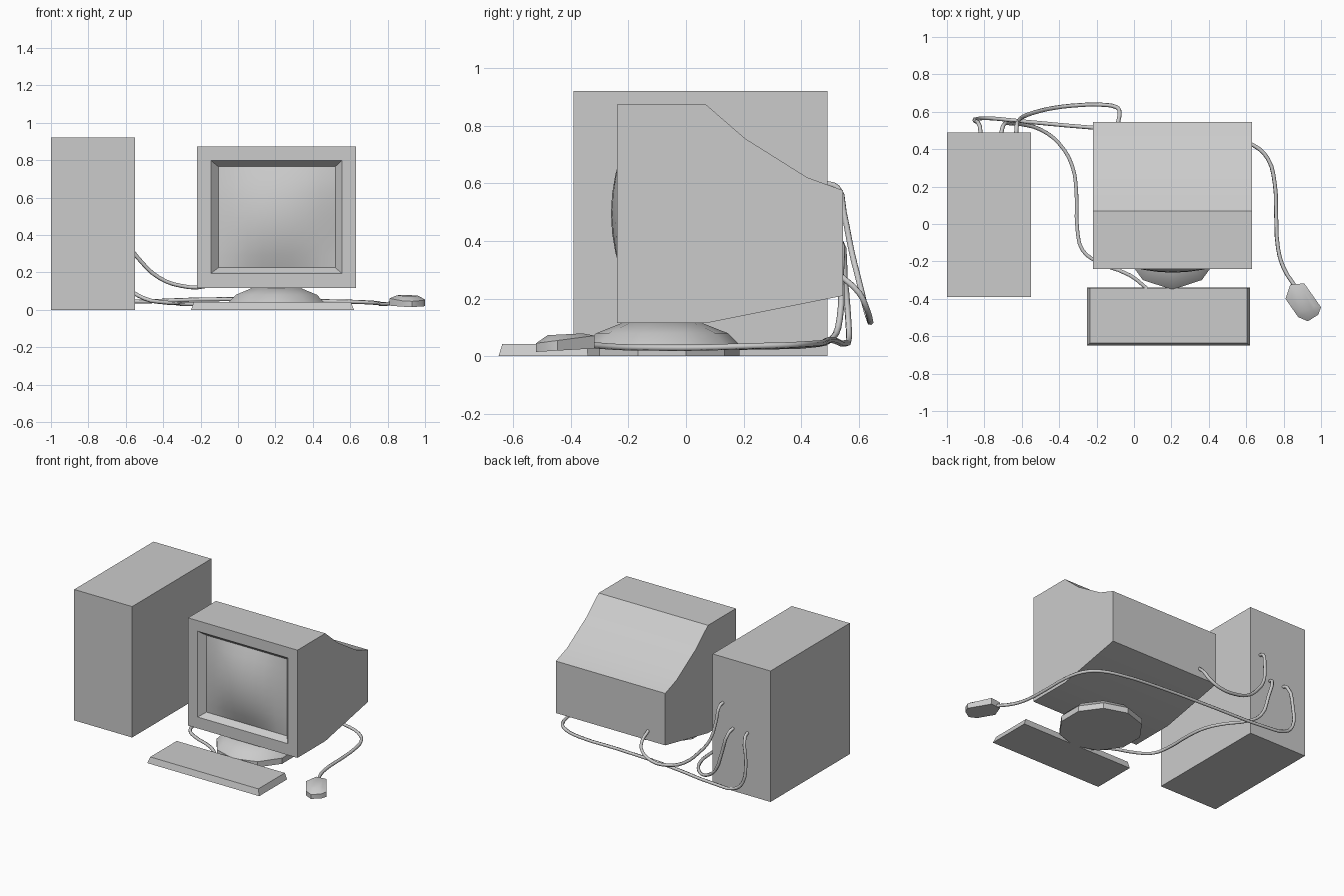
import bpy, bmesh, math

if "Cube" in bpy.data.objects:
    bpy.data.objects.remove(bpy.data.objects["Cube"])


def mesh_object(name, verts, faces, smooth=None):
    me = bpy.data.meshes.new(name)
    me.from_pydata(verts, [], faces)
    bm = bmesh.new()
    bm.from_mesh(me)
    bmesh.ops.remove_doubles(bm, verts=bm.verts, dist=1e-5)
    bm.to_mesh(me)
    bm.free()
    ob = bpy.data.objects.new(name, me)
    bpy.context.collection.objects.link(ob)
    if smooth:
        bpy.context.view_layer.objects.active = ob
        bpy.ops.object.select_all(action='DESELECT')
        ob.select_set(True)
        bpy.ops.object.shade_smooth_by_angle(angle=math.radians(smooth))
    return ob


def bridge(rings, start_cap=True, end_cap=True):
    """Vertices and faces joining equal-sized closed rings."""
    n = len(rings[0])
    verts = [v for r in rings for v in r]
    faces = [(k * n + i, k * n + (i + 1) % n, (k + 1) * n + (i + 1) % n, (k + 1) * n + i)
             for k in range(len(rings) - 1) for i in range(n)]
    if start_cap:
        faces.append(tuple(reversed(range(n))))
    if end_cap:
        faces.append(tuple(range(len(verts) - n, len(verts))))
    return verts, faces


def rect_z(x0, x1, y0, y1, z):
    return [(x0, y0, z), (x1, y0, z), (x1, y1, z), (x0, y1, z)]


def rect_y(x0, x1, z0, z1, y):
    return [(x0, y, z0), (x1, y, z0), (x1, y, z1), (x0, y, z1)]


def cable(name, points, radius=0.011):
    cu = bpy.data.curves.new(name, 'CURVE')
    cu.dimensions = '3D'
    cu.resolution_u = 3
    cu.bevel_depth = radius
    cu.bevel_resolution = 1
    cu.use_fill_caps = True
    sp = cu.splines.new('BEZIER')
    sp.bezier_points.add(len(points) - 1)
    for bp, p in zip(sp.bezier_points, points):
        bp.co = p
        bp.handle_left_type = bp.handle_right_type = 'AUTO'
    ob = bpy.data.objects.new(name, cu)
    bpy.context.collection.objects.link(ob)
    bpy.ops.object.select_all(action='DESELECT')
    bpy.context.view_layer.objects.active = ob
    ob.select_set(True)
    bpy.ops.object.convert(target='MESH')


# Computer tower
mesh_object("tower_case", *bridge([rect_z(-1, -0.55, -0.39, 0.49, z) for z in (0, 0.92)]))

# Monitor housing: side profile swept in x, front left open for the bezel
X0, X1 = -0.22, 0.63
profile = [(-0.24, 0.115), (0.07, 0.115), (0.545, 0.21), (0.545, 0.575),
           (0.42, 0.62), (0.205, 0.755), (0.07, 0.872), (-0.24, 0.872)]
verts, faces = bridge([[(x, y, z) for y, z in profile] for x in (X1, X0)])
faces.remove((7, 0, 8, 15))
mesh_object("monitor_housing", verts, faces, 25)

# Bezel: flat frame, then a sloped recess
mesh_object("monitor_bezel", *bridge([
    rect_y(X0, X1, 0.115, 0.872, -0.24),
    rect_y(-0.145, 0.555, 0.195, 0.798, -0.24),
    rect_y(-0.105, 0.52, 0.225, 0.765, -0.20)], False, False))

# Bulging screen
N = 8
verts, faces = [], []
for j in range(N + 1):
    for i in range(N + 1):
        u, v = 2 * i / N - 1, 2 * j / N - 1
        verts.append((0.2075 + 0.3125 * u, -0.20 - 0.06 * (1 - u * u) * (1 - v * v),
                      0.495 + 0.27 * v))
for j in range(N):
    for i in range(N):
        a = j * (N + 1) + i
        faces.append((a, a + 1, a + N + 2, a + N + 1))
mesh_object("screen", verts, faces, 40)

# Ten-sided swivel stand
rings = [[(0.205 + r * math.sin(k * math.tau / 10), -0.083 - r * math.cos(k * math.tau / 10), z)
          for k in range(10)]
         for r, z in ((0.268, 0), (0.268, 0.04), (0.228, 0.08), (0.14, 0.115))]
mesh_object("monitor_stand", *bridge(rings), 32)

# Keyboard
mesh_object("keyboard", *bridge([rect_z(-0.25, 0.62, -0.65, -0.34, 0),
                                 rect_z(-0.236, 0.604, -0.637, -0.343, 0.042)]))

# Mouse: outline with a slightly domed top
outline = [(0.81, -0.40), (0.878, -0.498), (0.93, -0.52), (0.985, -0.485),
           (1.0, -0.445), (0.91, -0.317), (0.835, -0.325)]


def mouse_ring(scale, base, slope):
    cx, cy = 0.905, -0.42
    return [(cx + (x - cx) * scale, cy + (y - cy) * scale, base + slope * (y - cy) * scale)
            for x, y in outline]


mesh_object("mouse", *bridge([mouse_ring(1, 0.021, 0.06), mouse_ring(1, 0.058, 0.13),
                              mouse_ring(0.6, 0.076, 0.05)]), 40)

# Cables running from the back of the tower
cable("monitor_cable", [
    (-0.63, 0.48, 0.60), (-0.627, 0.525, 0.585), (-0.62, 0.547, 0.50), (-0.59, 0.575, 0.36),
    (-0.52, 0.60, 0.26), (-0.42, 0.622, 0.17), (-0.30, 0.635, 0.127), (-0.18, 0.638, 0.125),
    (-0.095, 0.625, 0.17), (-0.077, 0.60, 0.22), (-0.087, 0.535, 0.28)])
cable("keyboard_cable", [
    (-0.71, 0.48, 0.44), (-0.70, 0.525, 0.42), (-0.66, 0.537, 0.29), (-0.60, 0.533, 0.13),
    (-0.50, 0.505, 0.06), (-0.40, 0.43, 0.04), (-0.33, 0.31, 0.035), (-0.308, 0.17, 0.033),
    (-0.303, -0.03, 0.03), (-0.275, -0.14, 0.03), (-0.20, -0.20, 0.03), (-0.02, -0.275, 0.03),
    (0.075, -0.35, 0.025)])
cable("mouse_cable", [
    (-0.82, 0.48, 0.44), (-0.825, 0.525, 0.42), (-0.85, 0.55, 0.27), (-0.835, 0.563, 0.12),
    (-0.77, 0.565, 0.06), (-0.63, 0.552, 0.045), (-0.22, 0.515, 0.055), (0.20, 0.49, 0.055),
    (0.50, 0.465, 0.045), (0.64, 0.42, 0.042), (0.715, 0.35, 0.038), (0.752, 0.22, 0.035),
    (0.76, 0.05, 0.03), (0.77, -0.13, 0.03), (0.80, -0.235, 0.032), (0.865, -0.34, 0.04)])
